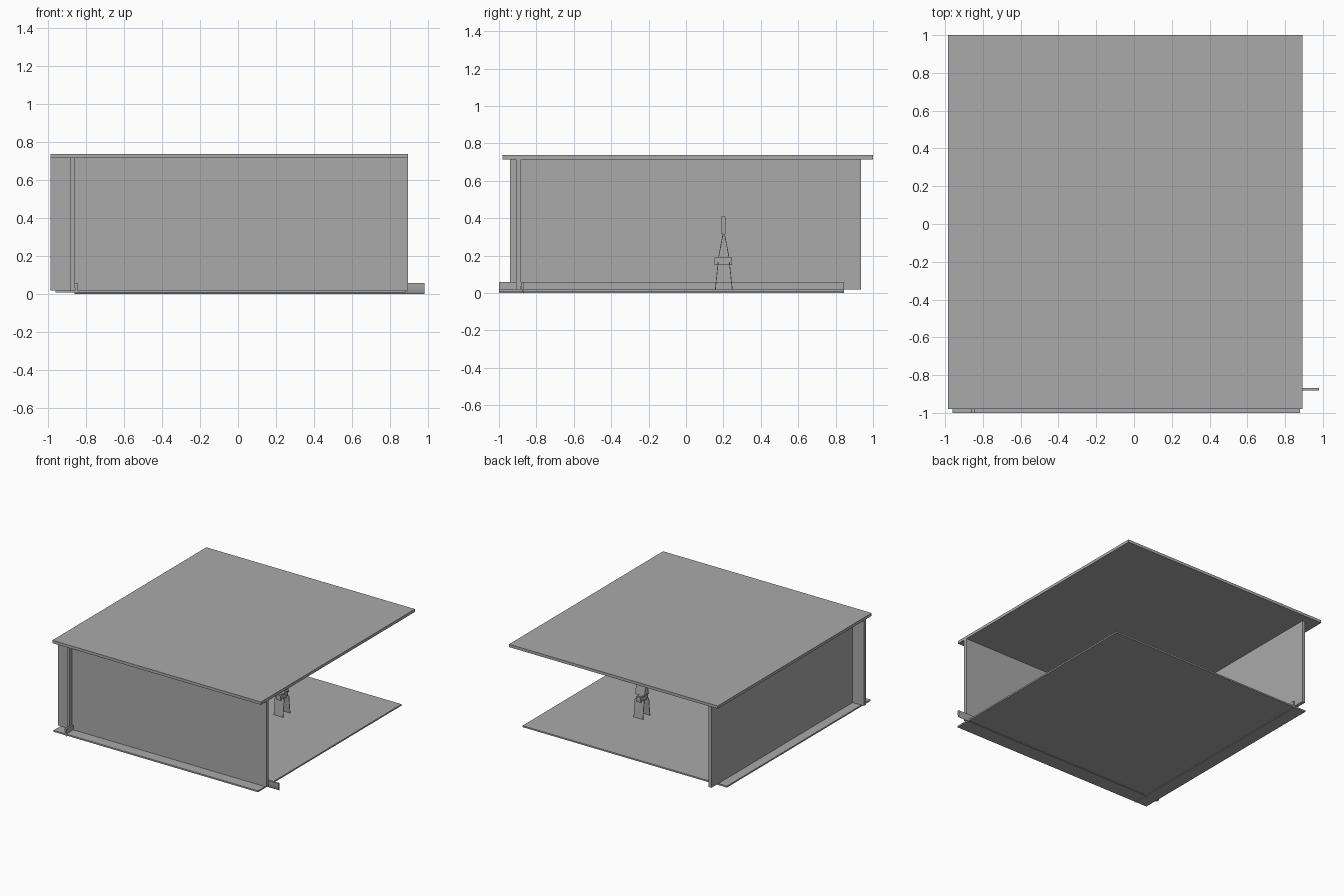
import bpy, bmesh, math

if "Cube" in bpy.data.objects:
    bpy.data.objects.remove(bpy.data.objects["Cube"])

def material(name, v):
    m = bpy.data.materials.new(name)
    m.diffuse_color = (v, v, v, 1)
    m.use_nodes = True
    m.node_tree.nodes["Principled BSDF"].inputs["Base Color"].default_value = m.diffuse_color
    return m

GREY = material("plain grey", 0.4)

def finish(name, bm):
    bmesh.ops.recalc_face_normals(bm, faces=bm.faces)
    me = bpy.data.meshes.new(name)
    bm.to_mesh(me)
    bm.free()
    me.materials.append(GREY)
    ob = bpy.data.objects.new(name, me)
    bpy.context.collection.objects.link(ob)
    return ob

def prism(name, pts, offset):
    """Extrude a closed 3D outline along an offset vector."""
    bm = bmesh.new()
    f = bm.faces.new([bm.verts.new(p) for p in pts])
    ext = bmesh.ops.extrude_face_region(bm, geom=[f])
    vs = [g for g in ext["geom"] if isinstance(g, bmesh.types.BMVert)]
    bmesh.ops.translate(bm, verts=vs, vec=offset)
    return finish(name, bm)

def box(name, x0, x1, y0, y1, z0, z1):
    return prism(name, [(x0, y0, z0), (x1, y0, z0), (x1, y1, z0), (x0, y1, z0)],
                 (0, 0, z1 - z0))

# slabs and the two crossing walls
box("ceiling_slab", -0.985, 0.893, -0.98, 1.0, 0.715, 0.738)
box("floor_plate", -0.96, 0.88, -1.0, 0.845, 0.008, 0.02)
box("front_wall", -0.985, 0.893, -0.91, -0.882, 0.02, 0.715)
box("left_wall", -0.883, -0.857, -0.94, 0.935, 0.02, 0.715)

# skirting boards: flat room side, rounded underside towards the wall
T, H = 0.015, 0.06
profile = [(T, 0.0), (T, H), (0, H)]
for i in range(1, 8):
    a = math.pi / 2 * i / 8
    profile.append((T * (1 - math.cos(a)), H * (1 - math.sin(a))))
prism("front_skirting", [(-0.86, -0.882 + u, z) for u, z in profile], (1.84, 0, 0))
prism("side_skirting", [(-0.86 + u, -1.0, z) for u, z in profile], (0, 1.845, 0))

# small clip standing on the floor: splayed legs, hinge, wedge and stem
CX, CY = 0.255, 0.2
def plate(name, half, a, b, t=0.004):
    (y0, z0), (y1, z1) = a, b
    prism(name, [(CX - half, CY + y0, z0), (CX - half, CY + y0 + t, z0),
                 (CX - half, CY + y1 + t, z1), (CX - half, CY + y1, z1)],
          (2 * half, 0, 0))

for side, s in (("left", -1), ("right", 1)):
    plate(side + "_leg", 0.042, (s * 0.045, 0.02), (s * 0.03, 0.165))
    plate(side + "_wedge", 0.042, (s * 0.026, 0.2), (s * 0.004, 0.315))
    plate(side + "_link", 0.02, (s * 0.03, 0.16), (s * 0.026, 0.205))
box("clip_hinge", CX - 0.02, CX + 0.02, CY - 0.047, CY + 0.047, 0.15, 0.19)
box("clip_stem", CX - 0.04, CX + 0.04, CY - 0.011, CY + 0.011, 0.315, 0.41)
